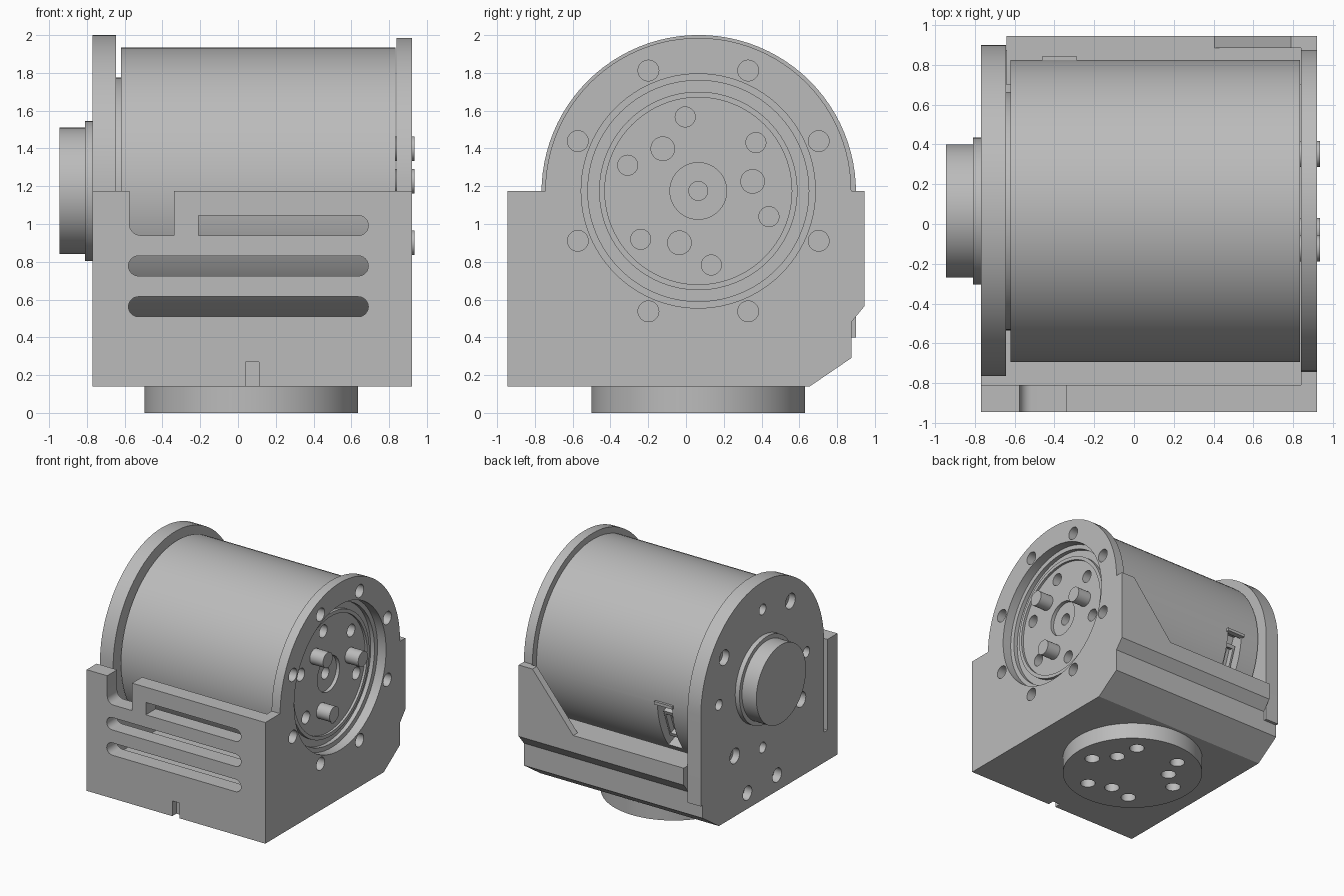
import bpy, bmesh, math
from math import sin, cos, pi, radians
from mathutils import Vector

if "Cube" in bpy.data.objects:
    bpy.data.objects.remove(bpy.data.objects["Cube"])

grey = bpy.data.materials.new("satin grey")
grey.use_nodes = True
COLOUR = (0.5, 0.5, 0.5, 1)
grey.diffuse_color = COLOUR
grey.node_tree.nodes["Principled BSDF"].inputs["Base Color"].default_value = COLOUR

CY, CZ = 0.065, 1.175          # drum axis, parallel to x
parts = []


def place(axis, d, p):
    return {"x": (d, p[0], p[1]), "y": (p[0], d, p[1]), "z": (p[0], p[1], d)}[axis]


def prism(points, axis, a, b):
    """Closed outline as (points, axis, start, end), ready for build."""
    return points, axis, a, b


def arc(cx, cy, r, a0, a1, n):
    return [(cx + r * cos(radians(a0 + (a1 - a0) * i / n)),
             cy + r * sin(radians(a0 + (a1 - a0) * i / n))) for i in range(n + 1)]


def disc(cx, cy, r, n=32):
    return arc(cx, cy, r, 0, 360, n)[:-1]


def rect(x0, y0, x1, y1):
    return [(x0, y0), (x1, y0), (x1, y1), (x0, y1)]


def ring_spots(cx, cy, r, start, count):
    return [(cx + r * cos(radians(start) + 2 * pi * i / count),
             cy + r * sin(radians(start) + 2 * pi * i / count)) for i in range(count)]


def finish(name, bm):
    bmesh.ops.recalc_face_normals(bm, faces=bm.faces)
    mesh = bpy.data.meshes.new(name)
    bm.to_mesh(mesh)
    bm.free()
    mesh.materials.append(grey)
    ob = bpy.data.objects.new(name, mesh)
    bpy.context.collection.objects.link(ob)
    parts.append(ob)
    return ob


def build(name, *prisms):
    bm = bmesh.new()
    for pts, axis, a, b in prisms:
        low = [bm.verts.new(place(axis, a, p)) for p in pts]
        top = [bm.verts.new(place(axis, b, p)) for p in pts]
        bm.faces.new(low)
        bm.faces.new(top[::-1])
        for i in range(len(pts)):
            j = (i + 1) % len(pts)
            bm.faces.new((low[i], low[j], top[j], top[i]))
    return finish(name, bm)


def lathe(name, profile, steps=96):
    """Spin an (x, radius) profile around the drum axis."""
    bm = bmesh.new()
    verts = [bm.verts.new((x, CY, CZ + r)) for x, r in profile]
    edges = [bm.edges.new(pair) for pair in zip(verts, verts[1:])]
    bmesh.ops.spin(bm, geom=verts + edges, cent=(0, CY, CZ), axis=(1, 0, 0),
                   angle=2 * pi, steps=steps, use_duplicate=False)
    bmesh.ops.remove_doubles(bm, verts=bm.verts, dist=0.0005)
    return finish(name, bm)


def cut(ob, *prisms):
    cutter = build("cutter", *prisms)
    parts.remove(cutter)
    cutter.hide_render = True
    mod = ob.modifiers.new("cut", "BOOLEAN")
    mod.operation, mod.solver, mod.object = "DIFFERENCE", "EXACT", cutter
    bpy.context.view_layer.update()
    done = bpy.data.meshes.new_from_object(
        ob.evaluated_get(bpy.context.evaluated_depsgraph_get()))
    ob.modifiers.clear()
    ob.data = done
    bpy.data.objects.remove(cutter)


# Base block with chamfered back edge
base = build("base_block", prism(
    [(-0.81, 0.14), (0.655, 0.14), (0.875, 0.29), (0.875, 0.4), (-0.81, 0.4)],
    "x", -0.77, 0.84))
cut(base, *[prism(disc(y, 0.275, 0.06), "x", -0.8, -0.7) for y in (-0.13, 0.27)])

# Front wall with cooling slots, cable notch and a small key notch
wall = build("front_wall", prism(rect(-0.77, 0.14, 0.92, CZ), "y", -0.945, -0.81))


def slot(z, x0, x1, r=0.053, square=False):
    right = arc(x1 - r, z, r, -90, 90, 12)
    left = [(x0, z + r), (x0, z - r)] if square else arc(x0 + r, z, r, 90, 270, 12)
    return prism(right + left, "y", -1.0, -0.75)


notch = arc(-0.515, 1.0, 0.06, 180, 270, 8) + [(-0.34, 0.94), (-0.34, 1.3), (-0.575, 1.3)]
cut(wall, slot(0.562, -0.58, 0.69), slot(0.778, -0.58, 0.69),
    slot(0.992, -0.21, 0.69, square=True),
    prism(notch, "y", -1.0, -0.75),
    prism(rect(0.04, 0.1, 0.11, 0.27), "y", -1.0, -0.89))

# Right end plate: round top, bored for the drive face
right = build("right_plate", prism(
    [(-0.81, 0.14), (0.655, 0.14), (0.875, 0.29), (0.875, 0.48), (0.945, 0.565),
     (0.945, CZ)] + arc(CY, CZ, 0.81, 0, 180, 48) + [(-0.81, CZ)], "x", 0.84, 0.92))
cut(right, prism(disc(CY, CZ, 0.62, 96), "x", 0.8, 1.0),
    *[prism(disc(y, z, 0.055), "x", 0.8, 1.0)
      for y, z in ring_spots(CY, CZ, 0.69, 22.5, 8)])

# Left end plate with screw holes, the larger ones counterbored
left = build("left_plate", prism(
    [(-0.765, 0.4), (0.9, 0.4)] + arc(0.0675, 1.168, 0.8325, 0, 180, 48),
    "x", -0.77, -0.645))
big = ring_spots(CY, CZ, 0.64, 36, 4)
cut(left, *[prism(disc(y, z, 0.065), "x", -0.8, -0.71) for y, z in big],
    *[prism(disc(y, z, 0.045), "x", -0.8, -0.6)
      for y, z in ring_spots(CY, CZ, 0.59, 0, 4)])
cut(left, *[prism(disc(y, z, 0.038), "x", -0.75, -0.6) for y, z in big])

# Back ledge and the sloping gusset beside the right plate
build("back_ledge", prism(
    [(0.7, 0.4), (0.875, 0.4), (0.875, 0.48), (0.945, 0.565), (0.945, 0.71), (0.7, 0.71)],
    "x", -0.64, 0.84))
build("gusset", prism([(0.405, 0.71), (0.84, 0.71), (0.84, CZ), (0.79, CZ)],
                      "y", 0.885, 0.945))

# Motor drum with stepped drive face
drum = lathe("motor_drum", [
    (-0.62, 0), (-0.62, 0.76), (0.835, 0.76), (0.835, 0.585), (0.8, 0.585),
    (0.8, 0.525), (0.83, 0.525), (0.83, 0.495), (0.81, 0.495), (0.81, 0.15),
    (0.78, 0.15), (0.78, 0.05), (0.7, 0.05), (0.7, 0)])
lathe("rear_hub", [(-0.66, 0), (-0.66, 0.6), (-0.61, 0.6), (-0.61, 0)])


def radial(r0, r1, half, angle=-20):
    """Rectangle in the y-z plane, from r0 to r1 outward along an angle."""
    out = Vector((cos(radians(angle)), sin(radians(angle))))
    side = Vector((-out.y, out.x)) * half
    mid = Vector((CY, CZ))
    return [tuple(mid + out * r + side * s)
            for r, s in ((r0, -1), (r1, -1), (r1, 1), (r0, 1))]


cut(drum, prism(radial(0.62, 0.9, 0.22), "x", -0.445, -0.305),
    *[prism(disc(y, z, 0.053), "x", 0.72, 0.9)
      for y, z in ring_spots(CY, CZ, 0.398, 40, 6)])

# Cable socket inside the drum window
socket = build("cable_socket", prism(radial(0.6, 0.71, 0.13), "x", -0.42, -0.33))
cut(socket, prism(radial(0.66, 0.8, 0.1), "x", -0.405, -0.345))
build("socket_lip", prism([(0.8, 1.125), (0.845, 1.125), (0.845, 1.15), (0.8, 1.15)],
                          "x", -0.46, -0.29))

# Drive pins
build("drive_pins", *[prism(disc(y, z, 0.065), "x", 0.8, 0.935)
                      for y, z in ring_spots(CY, CZ, 0.292, 10, 3)])

# Rear boss on its flange
lathe("rear_boss", [(-0.945, 0), (-0.945, 0.335), (-0.81, 0.335), (-0.81, 0.37),
                    (-0.76, 0.37), (-0.76, 0)])

# Round foot with bolt holes underneath
foot = build("round_foot", prism(disc(0.07, CY, 0.565, 96), "z", 0, 0.145))
cut(foot, *[prism(disc(x, y, 0.06), "z", -0.1, 0.1)
            for x, y in ring_spots(0.07, CY, 0.292, 25, 3)
            + ring_spots(0.07, CY, 0.4, 55, 6)])

# Smooth the round surfaces, keep the edges crisp
bpy.ops.object.select_all(action="DESELECT")
for ob in parts:
    ob.select_set(True)
bpy.context.view_layer.objects.active = parts[0]
bpy.ops.object.shade_smooth_by_angle(angle=radians(30))
